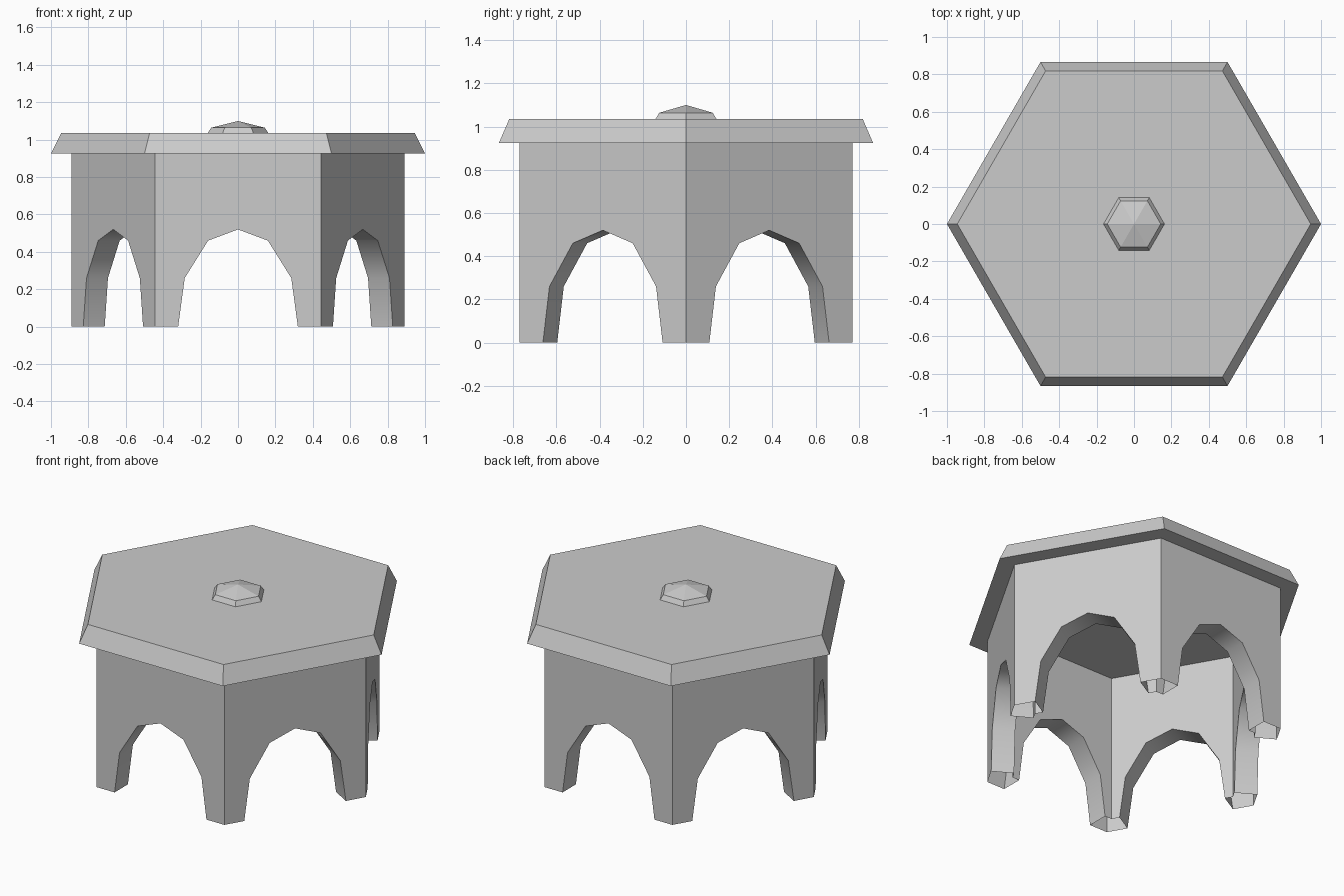
import bpy, bmesh, math
from mathutils import Matrix, Vector

cube = bpy.data.objects.get("Cube")
if cube:
    bpy.data.objects.remove(cube, do_unlink=True)

grey = bpy.data.materials.new("light_grey")
grey.use_nodes = True
grey.diffuse_color = (0.6, 0.6, 0.6, 1)
grey.node_tree.nodes["Principled BSDF"].inputs["Base Color"].default_value = (0.6, 0.6, 0.6, 1)

SIDES = 6
RADIUS, INNER_RADIUS = 0.89, 0.737
WALL_TOP, ROOF_TOP = 0.925, 1.035


def finish(name, bm):
    mesh = bpy.data.meshes.new(name)
    bm.to_mesh(mesh)
    bm.free()
    mesh.materials.append(grey)
    obj = bpy.data.objects.new(name, mesh)
    bpy.context.collection.objects.link(obj)
    return obj


def hex_stack(name, rings):
    """Stack of hexagonal rings; a radius of zero makes a point."""
    bm = bmesh.new()
    loops = []
    for r, z in rings:
        count = SIDES if r else 1
        loops.append([bm.verts.new((r * math.cos(math.tau * i / SIDES),
                                    r * math.sin(math.tau * i / SIDES), z)) for i in range(count)])
    for low, high in zip(loops, loops[1:]):
        for i in range(SIDES):
            j = (i + 1) % SIDES
            if len(high) == 1:
                bm.faces.new((low[i], low[j], high[0]))
            else:
                bm.faces.new((low[i], low[j], high[j], high[i]))
    bm.faces.new(loops[0][::-1])
    if len(loops[-1]) > 1:
        bm.faces.new(loops[-1])
    return finish(name, bm)


# Arch outline, mirrored about its peak
half_arch = [(0.32, 0), (0.285, 0.26), (0.16, 0.46)]
arch = [(-x, z) for x, z in half_arch] + [(0, 0.52)] + half_arch[::-1]

# Hollow six-sided wall with an arch through each side, open under the feet
bm = bmesh.new()
for side in range(SIDES):
    turn = Matrix.Rotation(math.tau * side / SIDES, 4, 'Z')
    skins = []
    for radius in (RADIUS, INNER_RADIUS):
        half = radius / 2
        y = -radius * math.cos(math.pi / SIDES)
        outline = [(-half, 0)] + arch + [(half, 0), (half, WALL_TOP), (-half, WALL_TOP)]
        skins.append([bm.verts.new(turn @ Vector((x, y, z))) for x, z in outline])
    outer, inner = skins
    bm.faces.new(outer)
    bm.faces.new(inner[::-1])
    for i in range(1, len(arch)):
        reveal = bm.faces.new((outer[i + 1], outer[i], inner[i], inner[i + 1]))
bmesh.ops.remove_doubles(bm, verts=bm.verts, dist=0.0005)
wall = finish("arched_wall", bm)

# Bevelled roof slab and small pointed knob
hex_stack("roof_slab", [(1.0, WALL_TOP), (0.945, ROOF_TOP)])
hex_stack("roof_knob", [(0.163, ROOF_TOP), (0.143, 1.064), (0, 1.1)])

# Smooth arch reveals, sharp corners elsewhere
bpy.ops.object.select_all(action='DESELECT')
wall.select_set(True)
bpy.context.view_layer.objects.active = wall
bpy.ops.object.shade_smooth_by_angle(angle=math.radians(50))
